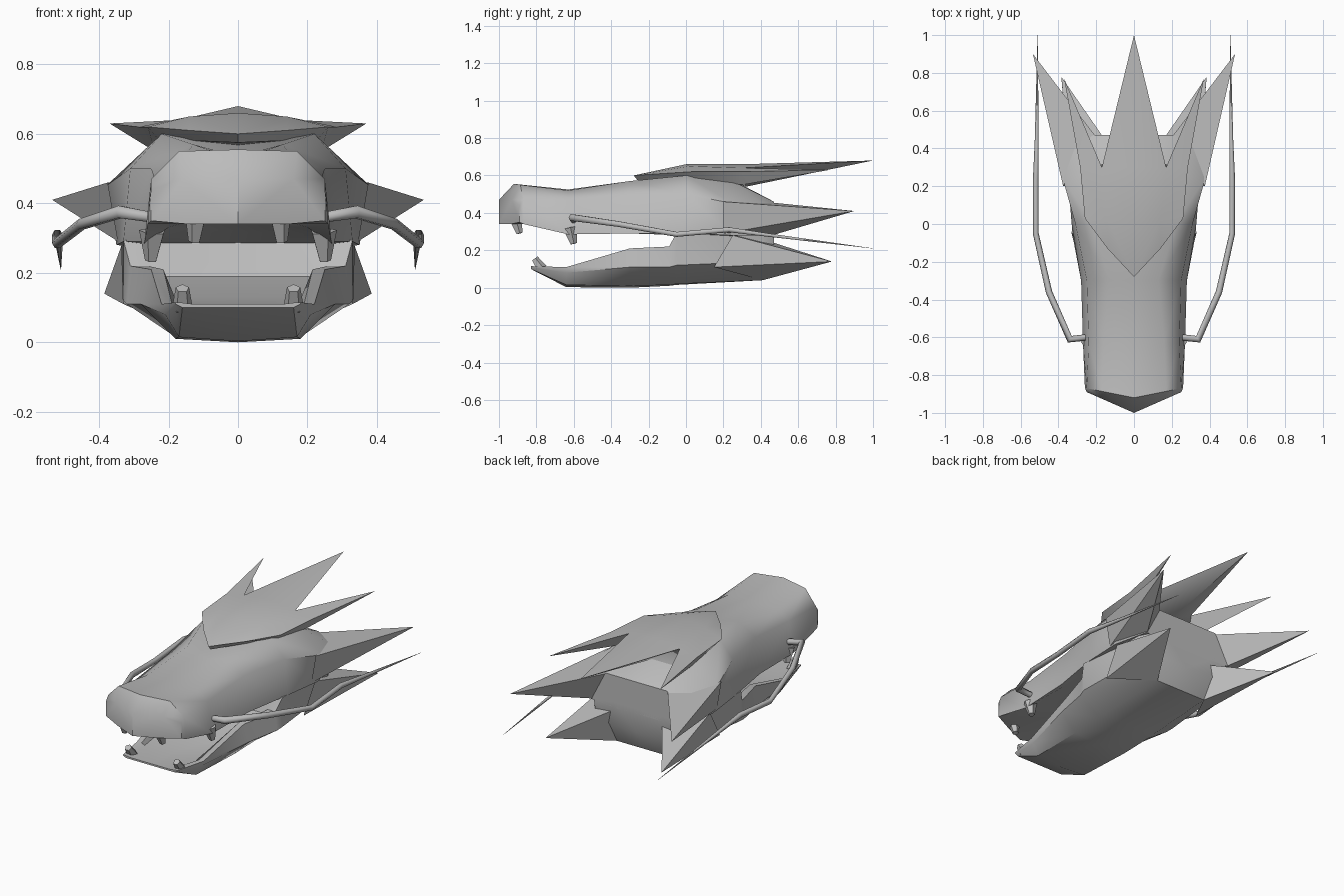
import bpy, bmesh
from mathutils import Matrix, Vector

cube = bpy.data.objects.get("Cube")
if cube:
    bpy.data.objects.remove(cube)

grey = bpy.data.materials.new("matte grey")
grey.use_nodes = True
grey.diffuse_color = (0.5, 0.5, 0.5, 1)
grey.node_tree.nodes["Principled BSDF"].inputs["Base Color"].default_value = (0.5, 0.5, 0.5, 1)


def finish(name, bm, angle=0.8):
    """Mirror a left half across x, then make a smooth shaded object."""
    bmesh.ops.mirror(bm, geom=bm.verts[:] + bm.edges[:] + bm.faces[:],
                     matrix=Matrix.Identity(4), merge_dist=0.001, axis='X')
    bmesh.ops.remove_doubles(bm, verts=bm.verts[:], dist=0.0005)
    bmesh.ops.recalc_face_normals(bm, faces=bm.faces[:])
    mesh = bpy.data.meshes.new(name)
    bm.to_mesh(mesh)
    bm.free()
    mesh.materials.append(grey)
    obj = bpy.data.objects.new(name, mesh)
    bpy.context.collection.objects.link(obj)
    bpy.ops.object.select_all(action='DESELECT')
    obj.select_set(True)
    bpy.context.view_layer.objects.active = obj
    bpy.ops.object.shade_smooth_by_angle(angle=angle)
    return obj


def loft(name, sections):
    """Skin half cross-sections (y, sweep, [(x, z)...]); sweep pulls sides back."""
    bm = bmesh.new()
    rings = [[bm.verts.new((x, y + sweep * x, z)) for x, z in pts]
             for y, sweep, pts in sections]
    for a, b in zip(rings, rings[1:]):
        for i in range(len(a) - 1):
            bm.faces.new((a[i], a[i + 1], b[i + 1], b[i]))
    bm.faces.new(rings[0])
    bm.faces.new(rings[-1])
    return finish(name, bm)


def spike(name, tip, base):
    bm = bmesh.new()
    t = bm.verts.new(tip)
    ring = [bm.verts.new(p) for p in base]
    for i, v in enumerate(ring):
        bm.faces.new((v, ring[(i + 1) % len(ring)], t))
    return finish(name, bm, 0.6)


def tooth(name, root, tip, r1, r2):
    bm = bmesh.new()
    root, tip = Vector(root), Vector(tip)
    axis = tip - root
    turn = axis.to_track_quat('Z', 'Y').to_matrix().to_4x4()
    bmesh.ops.create_cone(bm, cap_ends=True, segments=5, radius1=r1, radius2=r2,
                          depth=axis.length,
                          matrix=Matrix.Translation((root + tip) / 2) @ turn)
    return finish(name, bm, 0.6)


# Skull with snout, brow and palate
loft("skull", [
    (-1.0, 0.44, [(0, .47), (.16, .47), (.25, .44), (.25, .35), (.14, .34), (0, .34)]),
    (-.92, 0.2, [(0, .555), (.17, .55), (.25, .47), (.26, .34), (.17, .34), (0, .34)]),
    (-.63, 0, [(0, .525), (.16, .52), (.24, .47), (.27, .285), (.2, .33), (0, .34)]),
    (-.3, 0, [(0, .535), (.13, .57), (.25, .5), (.28, .29), (.23, .31), (0, .32)]),
    (0, 0, [(0, .6), (.22, .6), (.31, .5), (.33, .29), (.25, .28), (0, .28)]),
    (.25, 0, [(0, .575), (.23, .57), (.38, .45), (.35, .28), (.25, .27), (0, .27)]),
    (.47, 0, [(0, .46), (.2, .46), (.35, .4), (.3, .28), (.15, .27), (0, .27)]),
])

# Lower jaw with raised lips and mouth floor
loft("lower_jaw", [
    (-.83, 0, [(0, .11), (.13, .11), (.17, .115), (.18, .115), (.18, .11), (.16, .1), (0, .1)]),
    (-.64, 0, [(0, .1), (.17, .1), (.19, .11), (.22, .11), (.21, .08), (.17, .015), (0, .003)]),
    (-.3, 0, [(0, .13), (.19, .13), (.215, .21), (.25, .21), (.28, .11), (.18, .01), (0, 0)]),
    (-.09, 0, [(0, .19), (.22, .19), (.26, .22), (.31, .22), (.32, .11), (.18, .015), (0, .01)]),
    (-.05, 0, [(0, .29), (.22, .29), (.26, .29), (.33, .295), (.33, .12), (.18, .02), (0, .015)]),
    (.41, 0, [(0, .3), (.2, .3), (.25, .3), (.31, .28), (.3, .14), (.17, .04), (0, .04)]),
    (.47, 0, [(0, .3), (.15, .3), (.2, .3), (.28, .28), (.27, .2), (.17, .16), (0, .16)]),
])

# Swept-back spikes behind cheek and jaw
spike("cheek_spikes", (.535, .9, .41),
      [(.375, .2, .46), (.345, .2, .29), (.29, .46, .28), (.2, .46, .455)])
spike("jaw_spikes", (.385, .78, .14),
      [(.335, .25, .28), (.33, .15, .11), (.17, .41, .04), (.17, .47, .24)])

# Domed crest plate ending in three spikes
bm = bmesh.new()
points = {
    "front": (0, -.28, .6), "edge": (.14, -.13, .61), "side": (.26, .03, .62),
    "flank": (.285, .3, .62), "horn": (.37, .77, .63), "notch": (.17, .3, .64),
    "tip": (0, 1, .68), "ridge": (0, 0, .66), "dome": (.14, .02, .65),
    "back": (0, .3, .66), "under_front": (0, -.26, .575), "under_side": (.23, .05, .585),
    "under_flank": (.24, .3, .55), "under_notch": (.14, .32, .54), "under_back": (0, .32, .54),
}
v = {k: bm.verts.new(p) for k, p in points.items()}
for face in (
    "front edge dome ridge", "edge side dome", "dome side flank notch",
    "flank horn notch", "ridge dome notch back", "back notch tip",
    "front edge under_side under_front", "edge side under_side",
    "side flank under_flank under_side", "flank horn under_flank",
    "horn notch under_notch under_flank", "notch tip under_back under_notch",
    "under_front under_side under_flank under_notch under_back",
):
    bm.faces.new([v[k] for k in face.split()])
finish("crest", bm, 0.6)

# Teeth
tooth("upper_front_fangs", (.12, -.91, .36), (.125, -.89, .29), .032, .018)
tooth("upper_side_fangs", (.245, -.62, .32), (.25, -.6, .235), .04, .018)
tooth("lower_front_teeth", (.16, -.77, .1), (.16, -.81, .155), .03, .02)

# Long tapering whiskers
path = [(.25, -.6, .36, 1), (.34, -.61, .375, 1.2), (.45, -.36, .34, 1),
        (.52, -.05, .285, .9), (.52, .23, .31, .9), (.515, .45, .28, .6), (.51, 1, .21, .04)]
for side, sign in (("left", 1), ("right", -1)):
    curve = bpy.data.curves.new(side + "_whisker", 'CURVE')
    curve.dimensions = '3D'
    curve.bevel_depth = 0.017
    curve.bevel_resolution = 1
    curve.use_fill_caps = True
    spline = curve.splines.new('POLY')
    spline.points.add(len(path) - 1)
    for p, (x, y, z, r) in zip(spline.points, path):
        p.co = (sign * x, y, z, 1)
        p.radius = r
    curve.materials.append(grey)
    bpy.context.collection.objects.link(bpy.data.objects.new(side + "_whisker", curve))
